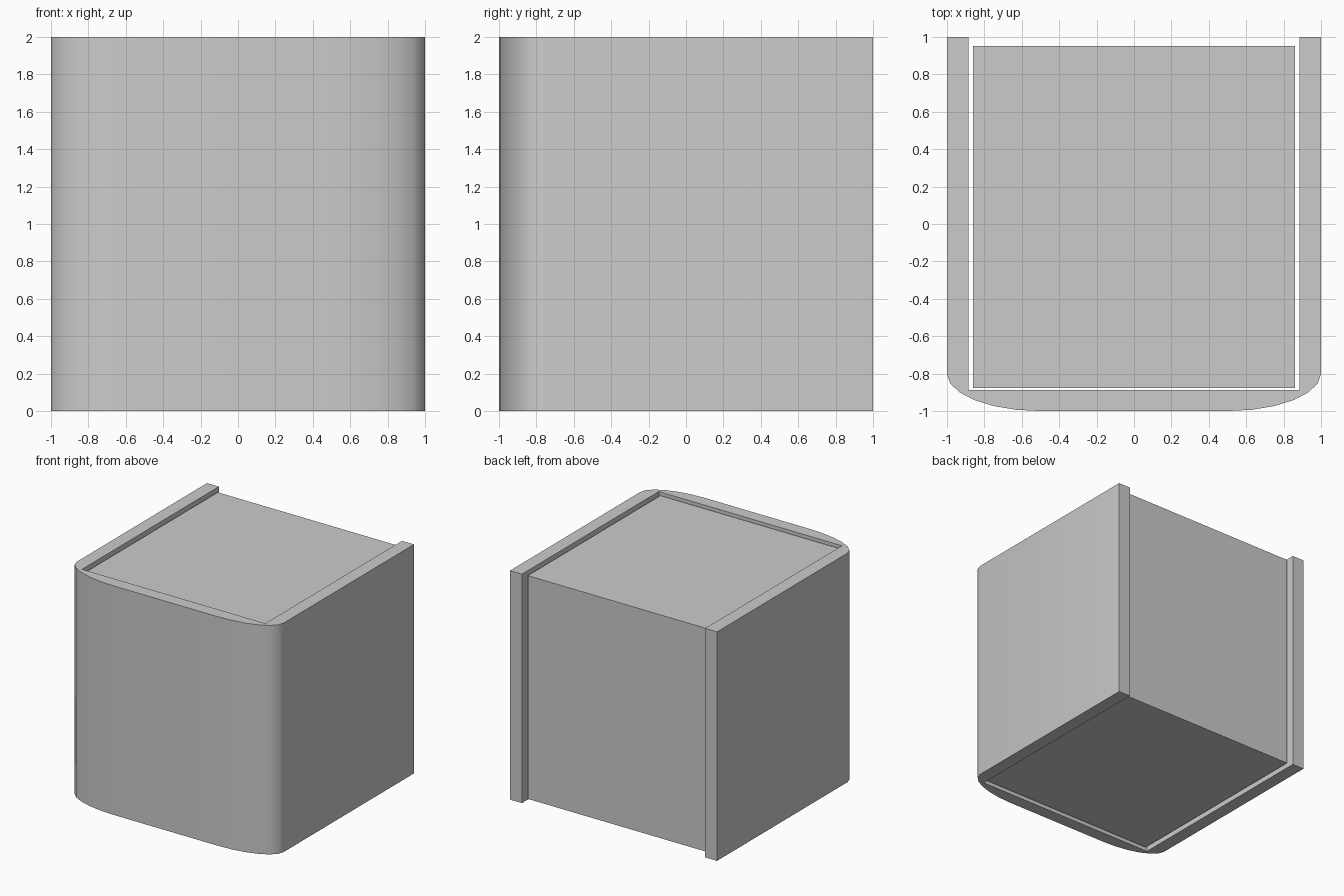
import bpy, bmesh, math

if "Cube" in bpy.data.objects:
    bpy.data.objects.remove(bpy.data.objects["Cube"])


def add_prism(name, outline, z0, z1):
    """Extrude a counter-clockwise plan outline from z0 to z1."""
    bm = bmesh.new()
    base = bm.faces.new([bm.verts.new((x, y, z0)) for x, y in outline])
    top = bmesh.ops.extrude_face_region(bm, geom=[base], use_keep_orig=True)["geom"]
    for v in top:
        if isinstance(v, bmesh.types.BMVert):
            v.co.z = z1
    bmesh.ops.recalc_face_normals(bm, faces=bm.faces)
    mesh = bpy.data.meshes.new(name)
    bm.to_mesh(mesh)
    bm.free()
    obj = bpy.data.objects.new(name, mesh)
    bpy.context.collection.objects.link(obj)
    return obj


# Outer cover: U-shaped wall with elliptical front corners, open at the back
RX, RY, STEPS = 0.5, 0.2, 6
corner = [(1 - RX + RX * math.sin(a), -1 + RY - RY * math.cos(a))
          for a in (math.pi / 2 * i / STEPS for i in range(STEPS + 1))]
right = corner + [(1, 1), (0.885, 1), (0.885, -0.888)]
left = [(-x, y) for x, y in reversed(right)]
cover = add_prism("outer_cover", right + left, 0, 2)
bpy.context.view_layer.objects.active = cover
cover.select_set(True)
bpy.ops.object.shade_smooth_by_angle(angle=math.radians(35))

# Inner block, set just inside the cover with a thin gap
w, front, back = 0.862, -0.877, 0.952
add_prism("inner_block", [(-w, front), (w, front), (w, back), (-w, back)], 0.025, 1.975)
